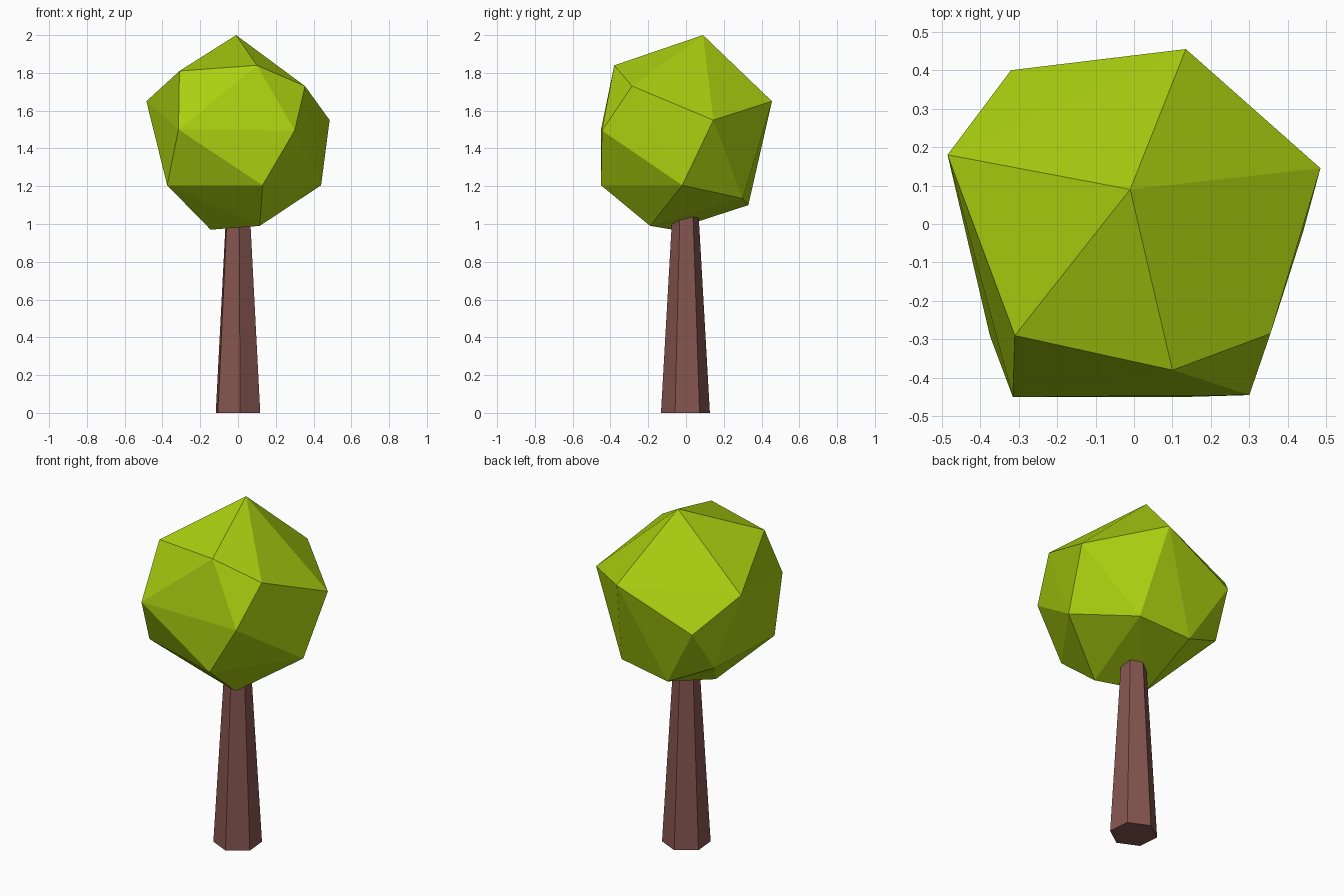
import bpy
import bmesh
from math import radians
from mathutils import Matrix, Vector

default_cube = bpy.data.objects.get("Cube")
if default_cube:
    bpy.data.objects.remove(default_cube, do_unlink=True)


def make_material(name, colour):
    material = bpy.data.materials.new(name)
    material.use_nodes = True
    material.diffuse_color = (*colour, 1)
    shader = next(n for n in material.node_tree.nodes if n.type == "BSDF_PRINCIPLED")
    shader.inputs["Base Color"].default_value = (*colour, 1)
    shader.inputs["Roughness"].default_value = 0.9
    return material


def add_object(name, bm, material):
    """Turn a bmesh into a flat shaded object with one material."""
    bmesh.ops.recalc_face_normals(bm, faces=bm.faces)
    mesh = bpy.data.meshes.new(name)
    bm.to_mesh(mesh)
    bm.free()
    mesh.materials.append(material)
    obj = bpy.data.objects.new(name, mesh)
    bpy.context.collection.objects.link(obj)
    return obj


leaf_green = make_material("leaf green", (0.40, 0.62, 0.005))
bark_brown = make_material("bark brown", (0.235, 0.092, 0.078))

# Trunk: tapered six-sided column whose top is hidden inside the crown
trunk_height = 1.12
trunk = bmesh.new()
bmesh.ops.create_cone(
    trunk, cap_ends=True, segments=6,
    radius1=0.13, radius2=0.066, depth=trunk_height,
    matrix=Matrix.Translation((0, -0.003, trunk_height / 2))
    @ Matrix.Rotation(radians(5), 4, "Z"),
)
add_object("trunk", trunk, bark_brown)

# Crown: irregular faceted boulder shape, wrapped around rings of corner points
peak = [(-0.01, 0.09, 2)]
upper_ring = [
    (-0.31, -0.29, 1.81), (0.10, -0.38, 1.84), (0.355, -0.285, 1.73),
    (0.485, 0.145, 1.55), (0.135, 0.455, 1.65), (-0.485, 0.18, 1.65),
]
middle_ring = [
    (-0.315, -0.45, 1.5), (0.3, -0.445, 1.495), (-0.32, 0.4, 1.455),
]
lower_ring = [
    (-0.375, -0.29, 1.205), (0.13, -0.45, 1.205), (0.44, -0.02, 1.205),
    (0.21, 0.3, 1.135), (-0.11, 0.33, 1.1), (-0.36, 0.25, 1.215),
]
underside = [(-0.145, -0.07, 0.97), (0.115, -0.19, 0.99)]

crown = bmesh.new()
for point in peak + upper_ring + middle_ring + lower_ring + underside:
    crown.verts.new(Vector(point))
bmesh.ops.convex_hull(crown, input=crown.verts)
add_object("crown", crown, leaf_green)
